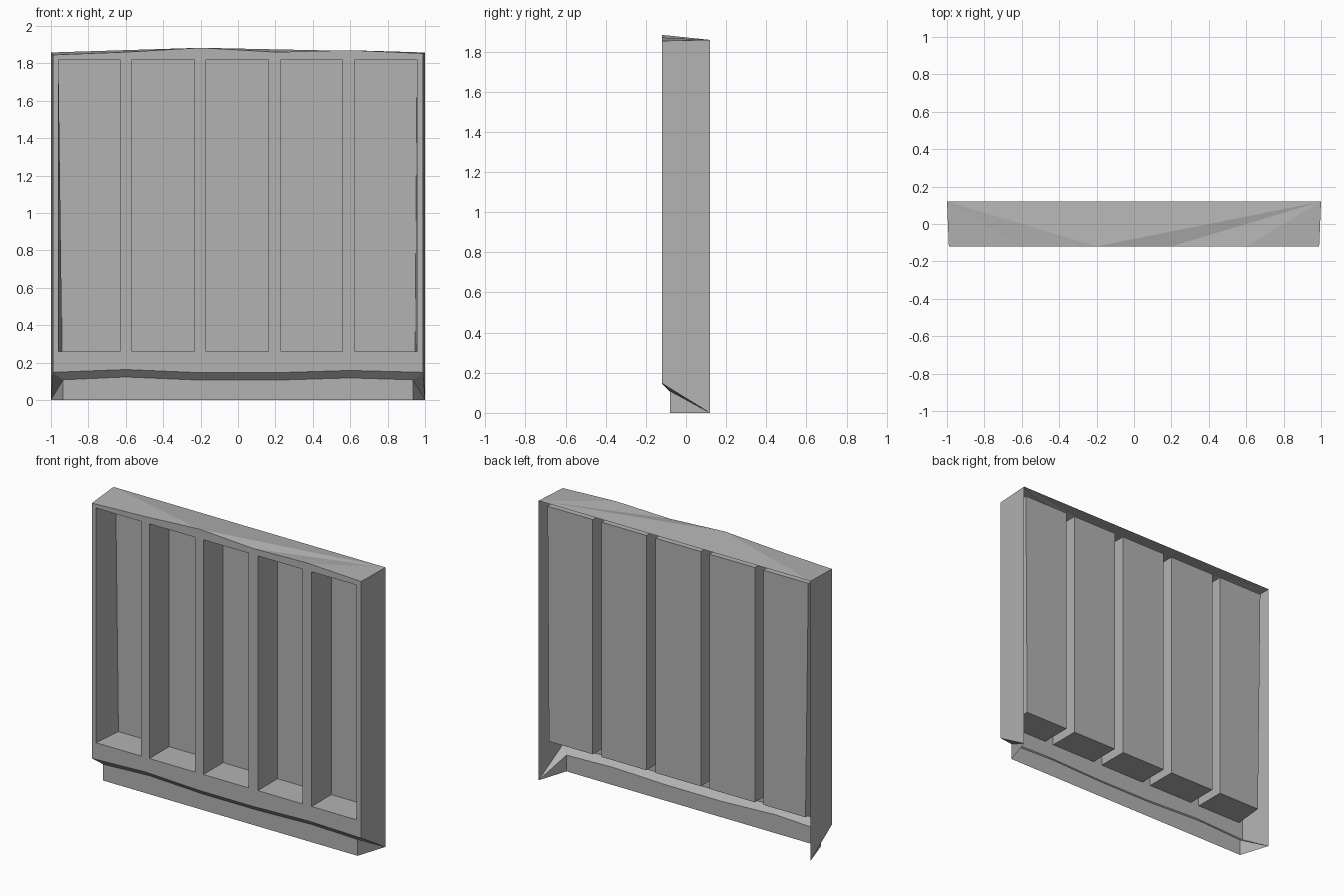
import bpy, bmesh

if "Cube" in bpy.data.objects:
    bpy.data.objects.remove(bpy.data.objects["Cube"])

FRONT, BACK, PANEL, KICK = -0.12, 0.12, 0.087, -0.08
# centre lines between bays, with the uneven top and bottom edges of the front
XS = [-0.99, -0.6, -0.2, 0.2, 0.6, 0.99]
TOP = [1.845, 1.86, 1.883, 1.86, 1.87, 1.853]
BOT = [0.148, 0.163, 0.146, 0.146, 0.158, 0.148]
OPEN_LOW, OPEN_HIGH = 0.26, 1.82
OPENINGS = [(-0.96, -0.63), (-0.567, -0.233), (-0.17, 0.163), (0.23, 0.56), (0.625, 0.957)]

# dark grey finish
GREY = bpy.data.materials.new("dark_grey")
GREY.diffuse_color = (0.45, 0.45, 0.45, 1)
GREY.use_nodes = True
GREY.node_tree.nodes["Principled BSDF"].inputs["Base Color"].default_value = GREY.diffuse_color


def make_object(name, faces):
    """Build one flat-shaded object from a list of polygons."""
    bm = bmesh.new()
    for pts in faces:
        bm.faces.new([bm.verts.new(p) for p in pts])
    bmesh.ops.remove_doubles(bm, verts=bm.verts, dist=0.0005)
    bmesh.ops.recalc_face_normals(bm, faces=bm.faces)
    mesh = bpy.data.meshes.new(name)
    bm.to_mesh(mesh)
    bm.free()
    mesh.materials.append(GREY)
    obj = bpy.data.objects.new(name, mesh)
    bpy.context.collection.objects.link(obj)
    return obj


def ring(outer, inner):
    """Quads joining two four-sided loops."""
    return [[outer[i], outer[(i + 1) % 4], inner[(i + 1) % 4], inner[i]] for i in range(4)]


def rect(x0, x1, y, low=OPEN_LOW, high=OPEN_HIGH):
    return [(x0, y, low), (x1, y, low), (x1, y, high), (x0, y, high)]


# front frame and recessed bays, open at the back
faces = []
for i, (x0, x1) in enumerate(OPENINGS):
    outer = [(XS[i], FRONT, BOT[i]), (XS[i + 1], FRONT, BOT[i + 1]),
             (XS[i + 1], FRONT, TOP[i + 1]), (XS[i], FRONT, TOP[i])]
    opening = rect(x0, x1, FRONT)
    panel = rect(x0, x1, PANEL)
    # the outermost walls lean inward slightly at the foot
    if i == 0:
        panel[0] = (x0 + 0.02, PANEL, OPEN_LOW)
    if i == 4:
        panel[1] = (x1 - 0.01, PANEL, OPEN_LOW)
    faces += ring(outer, opening) + ring(opening, panel) + [panel]
make_object("front_frame_with_bays", faces)

# top: front edge fanned to the two straight back corners
front_top = [(x, FRONT, z) for x, z in zip(XS, TOP)]
back_l, back_r = (-1, BACK, 1.858), (1, BACK, 1.858)
faces = [[front_top[i], front_top[i + 1], back_l if i < 2 else back_r] for i in range(5)]
faces.append([front_top[2], back_r, back_l])
make_object("top_cover", faces)

# side panels with diagonal lower edge
for s, name in ((-1, "left_side"), (1, "right_side")):
    k = 0 if s < 0 else 5
    make_object(name, [[(XS[k], FRONT, BOT[k]), (s, BACK, 0.0),
                        (s, BACK, 1.858), (XS[k], FRONT, TOP[k])]])

# recessed plinth: sloped underside, kick plate and tapered ends
kx = [-0.935] + XS[1:5] + [0.935]
kz = [z - 0.04 for z in BOT]
faces = []
for i in range(5):
    a, b = (kx[i], KICK, kz[i]), (kx[i + 1], KICK, kz[i + 1])
    faces.append([(XS[i], FRONT, BOT[i]), (XS[i + 1], FRONT, BOT[i + 1]), b, a])
    faces.append([a, b, (kx[i + 1], KICK, 0), (kx[i], KICK, 0)])
for k, s in ((0, -1), (5, 1)):
    corner, heel = (kx[k], KICK, kz[k]), (s, BACK, 0)
    faces.append([(XS[k], FRONT, BOT[k]), heel, corner])
    faces.append([corner, heel, (kx[k], KICK, 0)])
make_object("plinth", faces)
